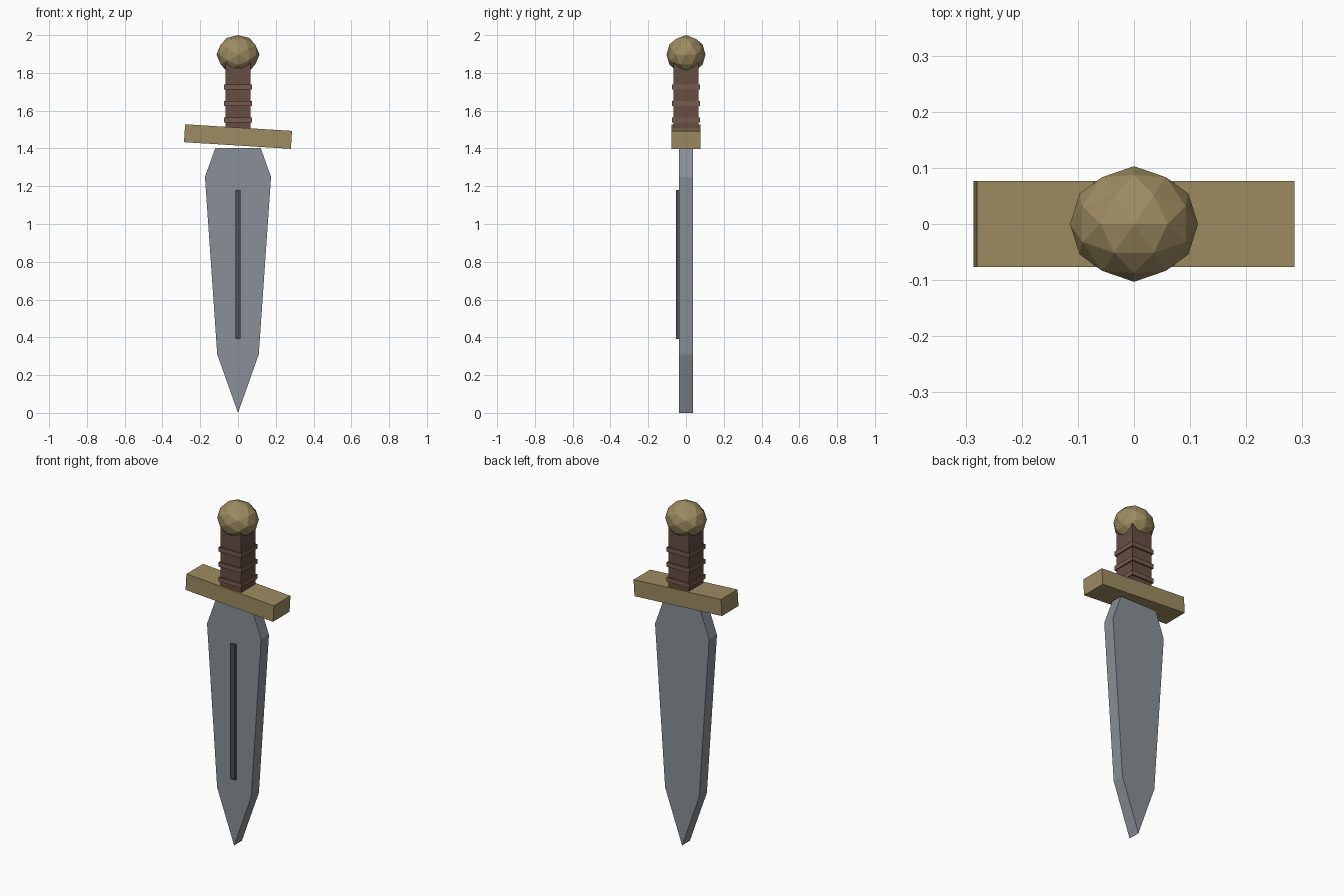
import bpy, bmesh
from itertools import product
from mathutils import Vector

if "Cube" in bpy.data.objects:
    bpy.data.objects.remove(bpy.data.objects["Cube"])


def material(name, rgb):
    m = bpy.data.materials.new(name)
    m.diffuse_color = (*rgb, 1)
    m.use_nodes = True
    m.node_tree.nodes["Principled BSDF"].inputs["Base Color"].default_value = m.diffuse_color
    return m


STEEL = material("steel", (0.25, 0.28, 0.31))
DARK = material("dark_steel", (0.07, 0.08, 0.09))
BRASS = material("brass", (0.34, 0.26, 0.12))
LEATHER = material("leather", (0.13, 0.075, 0.055))
WRAP = material("wrap", (0.19, 0.10, 0.07))


def finish(name, bm, mat, loc=(0, 0, 0)):
    bmesh.ops.recalc_face_normals(bm, faces=bm.faces[:])
    me = bpy.data.meshes.new(name)
    bm.to_mesh(me)
    bm.free()
    me.materials.append(mat)
    ob = bpy.data.objects.new(name, me)
    ob.location = loc
    bpy.context.collection.objects.link(ob)
    return ob


def box(name, size, loc, mat):
    bm = bmesh.new()
    bmesh.ops.create_cube(bm, size=1)
    bmesh.ops.scale(bm, vec=size, verts=bm.verts[:])
    return finish(name, bm, mat, loc)


# Blade: mirrored half profile extruded through its thickness
half = [(0.11, 0.31), (0.175, 1.25), (0.12, 1.402)]
profile = [(0, 0)] + half + [(-x, z) for x, z in reversed(half)]
bm = bmesh.new()
face = bm.faces.new([bm.verts.new((x, -0.036, z)) for x, z in profile])
ext = bmesh.ops.extrude_face_region(bm, geom=[face])
bmesh.ops.translate(bm, vec=(0, 0.072, 0),
                    verts=[g for g in ext["geom"] if isinstance(g, bmesh.types.BMVert)])
finish("blade", bm, STEEL)

# Raised dark strip on the front of the blade
box("blade_strip", (0.028, 0.02, 0.79), (0, -0.042, 0.785), DARK)

# Slightly tilted cross guard
guard = box("cross_guard", (0.567, 0.153, 0.095), (0, 0, 1.463), BRASS)
guard.rotation_euler.y = 0.062

# Square grip with three wrap bands
box("grip", (0.132, 0.132, 0.40), (0, 0, 1.67), LEATHER)
for i, z in enumerate((1.55, 1.638, 1.726)):
    box(f"grip_band_{i + 1}", (0.146, 0.148, 0.026), (0, 0, z), WRAP)

# Pommel: 80-sided icosphere standing on a two-fold axis, stretched in x
points = set()
for base in ((0.526, 0, 0.851), (1, 0, 0), (0.5, 0.809, 0.309)):
    for k in range(3):
        p = base[k:] + base[:k]
        for s in product((1, -1), repeat=3):
            points.add(tuple(a * b for a, b in zip(p, s)))
bm = bmesh.new()
for p in points:
    v = Vector(p).normalized()
    bm.verts.new((v.x * 0.114, v.y * 0.103, v.z * 0.103))
bmesh.ops.convex_hull(bm, input=bm.verts[:])
finish("pommel", bm, BRASS, (0, 0, 1.897))
